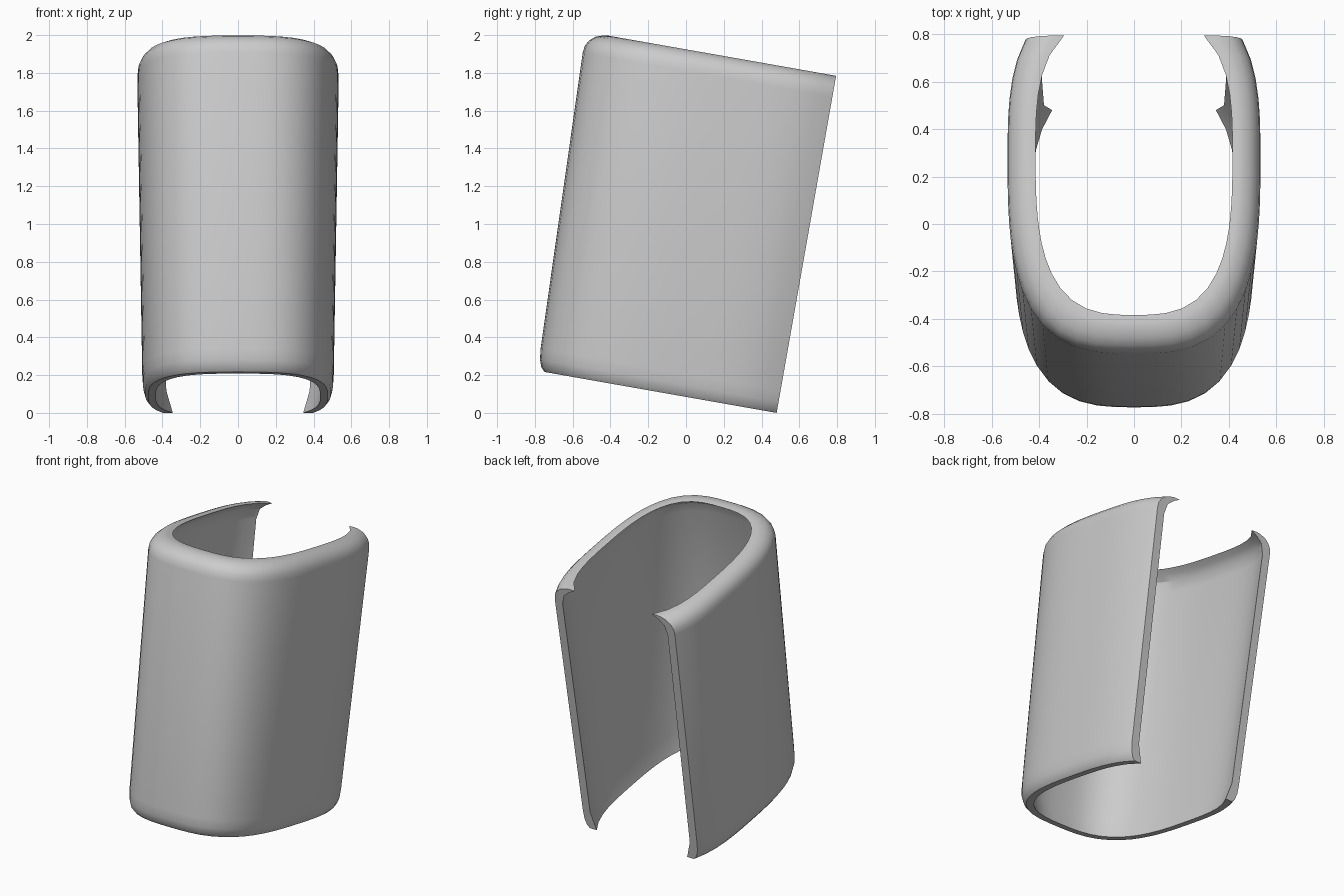
import bpy, bmesh, math

if "Cube" in bpy.data.objects:
    bpy.data.objects.remove(bpy.data.objects["Cube"])

TILT = math.radians(10)
HEIGHT = 1.81
CENTRE = -0.5      # widest line, measured forward from the open back edge
POWER = 3.0        # squareness of the rounded outline
FRONT_STEPS, BACK_STEPS = 16, 6

# Closed wall section: (height along the axis, inset from the outer surface)
wall_section = [
    (0.0, 0.03), (0.02, 0.015), (0.06, 0.004), (0.12, 0.0), (1.70, 0.0),
    (1.74, 0.005), (1.77, 0.02), (1.795, 0.045), (1.808, 0.075), (1.812, 0.095),
    (1.81, 0.12), (1.785, 0.09), (1.75, 0.06), (1.68, 0.045), (0.12, 0.045), (0.0, 0.07),
]


def outline(v, inset):
    """Half of the U-shaped outline, from the front centre to the back edge."""
    t = v / HEIGHT
    half_width = 0.505 + 0.03 * t - inset
    front = 0.786 + 0.06 * t - 1.25 * inset
    back = 0.70 - inset
    points = []
    for i in range(FRONT_STEPS + 1):
        angle = math.pi / 2 * (1 - i / FRONT_STEPS)
        c, s = math.cos(angle), math.sin(angle)
        if i == 0:
            c = 0.0
        r = ((c / half_width) ** POWER + (s / front) ** POWER) ** (-1 / POWER)
        points.append((r * c, CENTRE - r * s))
    for i in range(1, BACK_STEPS + 1):
        d = -CENTRE * i / BACK_STEPS
        points.append((half_width * (1 - (d / back) ** POWER) ** (1 / POWER), CENTRE + d))
    return points


def place(x, u, v):
    """Lean the sleeve backwards."""
    return (x, 0.48 + u * math.cos(TILT) + v * math.sin(TILT),
            -u * math.sin(TILT) + v * math.cos(TILT))


# Sleeve wall: loft the section round the outline
bm = bmesh.new()
rings = [[bm.verts.new(place(x, u, v)) for x, u in outline(v, inset)]
         for v, inset in wall_section]
for a, b in zip(rings, rings[1:] + rings[:1]):
    for i in range(len(a) - 1):
        bm.faces.new((a[i], a[i + 1], b[i + 1], b[i]))
# Flat back edge
bm.faces.new([ring[-1] for ring in rings])
bmesh.ops.recalc_face_normals(bm, faces=bm.faces)
# Other half, mirrored and joined along the front centre line
half = bm.verts[:] + bm.edges[:] + bm.faces[:]
bmesh.ops.mirror(bm, geom=half, axis="X", merge_dist=0.0005)
bmesh.ops.recalc_face_normals(bm, faces=bm.faces)

mesh = bpy.data.meshes.new("sleeve_shell")
bm.to_mesh(mesh)
bm.free()
shell = bpy.data.objects.new("sleeve_shell", mesh)
bpy.context.collection.objects.link(shell)

# Plain grey
grey = bpy.data.materials.new("light_grey")
grey.use_nodes = True
colour = (0.6, 0.6, 0.6, 1.0)
grey.diffuse_color = colour
grey.node_tree.nodes["Principled BSDF"].inputs["Base Color"].default_value = colour
mesh.materials.append(grey)

bpy.context.view_layer.objects.active = shell
shell.select_set(True)
bpy.ops.object.shade_smooth_by_angle(angle=math.radians(30))
